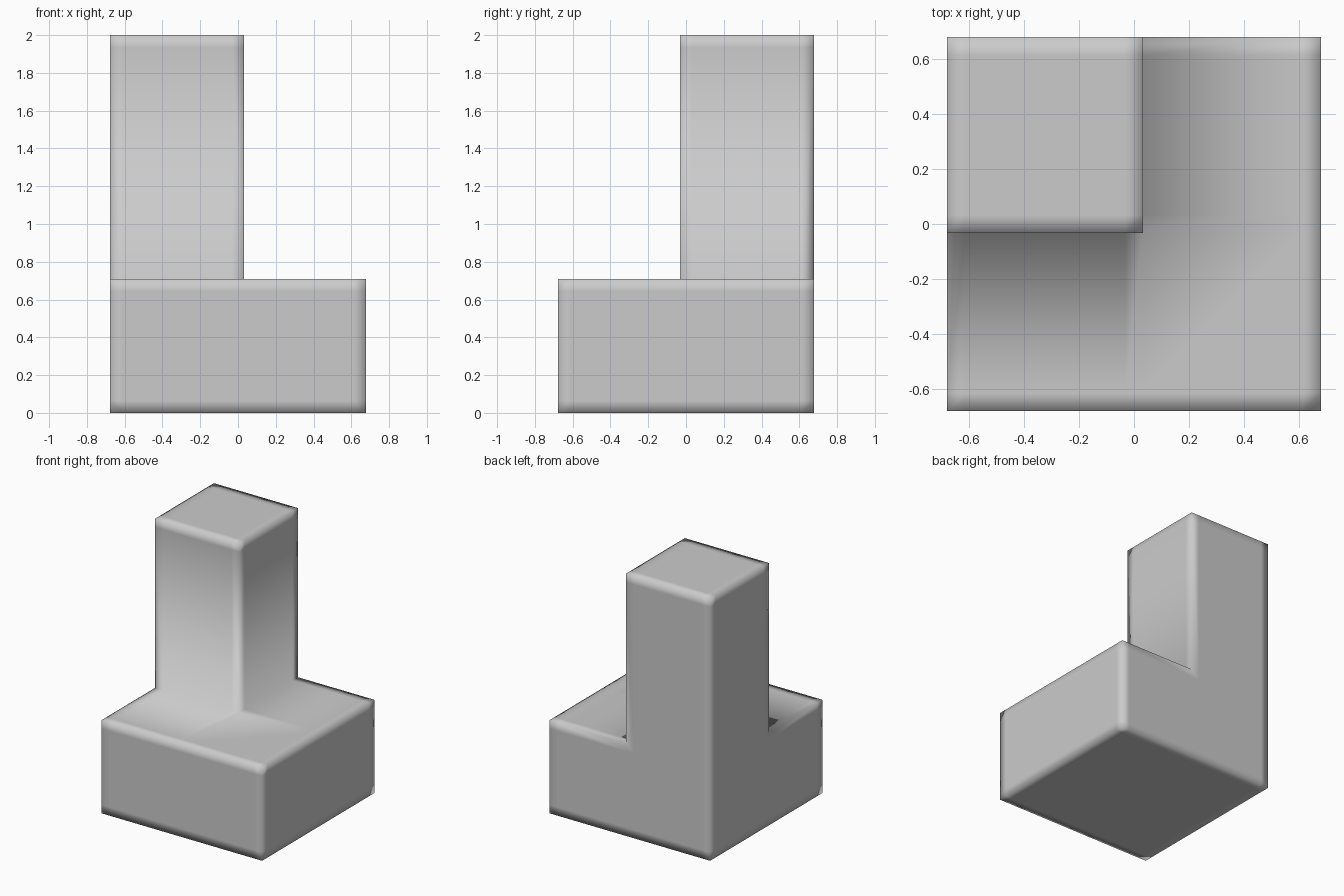
import bpy, bmesh

if "Cube" in bpy.data.objects:
    bpy.data.objects.remove(bpy.data.objects["Cube"])

# Grid lines: each outer edge has a support loop 0.065 inside it
H, B = 0.6775, 0.065
XS = [-H, -H + B, -B / 2, B / 2, H - B, H]
YS = [-H, -H + B, -B / 2, B / 2, H - B, H]
ZS = [0.0, B, 0.645, 0.71, 2.0 - B, 2.0]


def solid(i, j, k):
    """True inside the square base or the corner tower."""
    if not all(0 <= n < 5 for n in (i, j, k)):
        return False
    return k < 3 or (i < 3 and j >= 2)


# Outer skin of the base and tower as one continuous quad mesh
bm = bmesh.new()
verts = {}


def vert(key):
    if key not in verts:
        i, j, k = key
        verts[key] = bm.verts.new((XS[i], YS[j], ZS[k]))
    return verts[key]


for i in range(5):
    for j in range(5):
        for k in range(5):
            if not solid(i, j, k):
                continue
            cell = (i, j, k)
            for axis in range(3):
                u, v = (axis + 1) % 3, (axis + 2) % 3
                for side in (0, 1):
                    nb = list(cell)
                    nb[axis] += 1 if side else -1
                    if solid(*nb):
                        continue
                    loop = []
                    for du, dv in ((0, 0), (1, 0), (1, 1), (0, 1)):
                        c = list(cell)
                        c[axis] += side
                        c[u] += du
                        c[v] += dv
                        loop.append(vert(tuple(c)))
                    bm.faces.new(loop if side else loop[::-1])

# Smooth shading across the support loops gives the soft edges
for f in bm.faces:
    f.smooth = True
mesh = bpy.data.meshes.new("corner_tower_block")
bm.to_mesh(mesh)
bm.free()
block = bpy.data.objects.new("corner_tower_block", mesh)
bpy.context.collection.objects.link(block)
